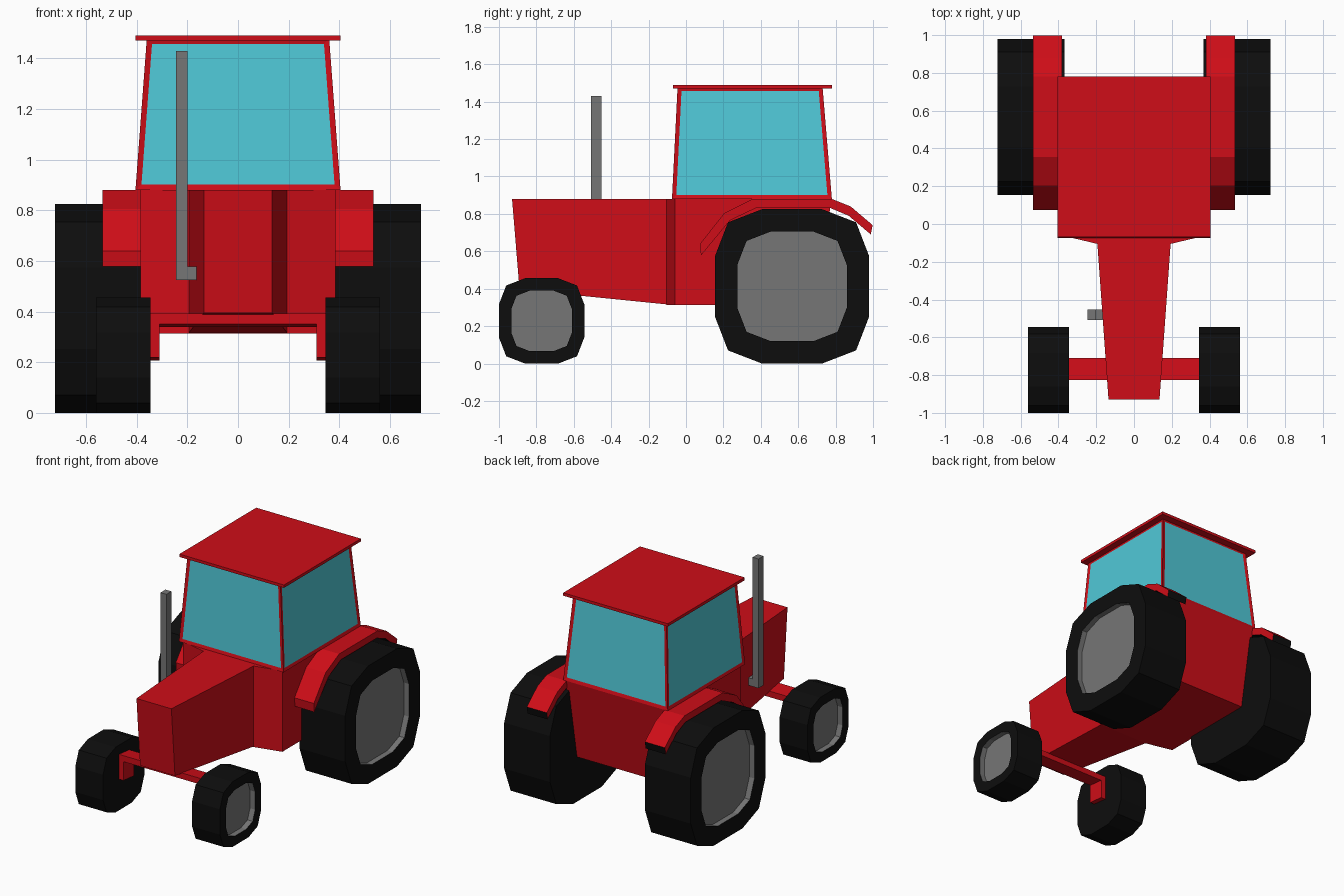
import bpy, bmesh
from mathutils import Vector

if "Cube" in bpy.data.objects:
    bpy.data.objects.remove(bpy.data.objects["Cube"])


def material(name, rgb):
    m = bpy.data.materials.new(name)
    m.diffuse_color = (*rgb, 1)
    m.use_nodes = True
    m.node_tree.nodes["Principled BSDF"].inputs["Base Color"].default_value = m.diffuse_color
    return m


RED = material("red_paint", (0.62, 0.004, 0.009))
BLACK = material("black_rubber", (0.004, 0.004, 0.004))
GREY = material("grey_metal", (0.18, 0.18, 0.18))
GLASS = material("blue_glass", (0.08, 0.58, 0.68))


def loft(name, loops, mats, pick=None, edit=None):
    """Skin a row of equal-length point loops and cap both ends."""
    bm = bmesh.new()
    rows = [[bm.verts.new(p) for p in loop] for loop in loops]
    n = len(rows[0])
    for a, b in zip(rows, rows[1:]):
        for i in range(n):
            j = (i + 1) % n
            bm.faces.new((a[i], a[j], b[j], b[i]))
    bm.faces.new(rows[0])
    bm.faces.new(rows[-1])
    bmesh.ops.recalc_face_normals(bm, faces=bm.faces)
    bm.normal_update()
    if pick:
        for f in bm.faces:
            f.material_index = int(pick(f))
    if edit:
        edit(bm)
    mesh = bpy.data.meshes.new(name)
    bm.to_mesh(mesh)
    bm.free()
    for m in mats:
        mesh.materials.append(m)
    ob = bpy.data.objects.new(name, mesh)
    bpy.context.collection.objects.link(ob)
    return ob


def mirrored(half):
    """Close a half outline given on +x across the centre plane."""
    return half + [(-x, y, z) for x, y, z in reversed(half)]


def rect(w, y0, y1, z):
    return mirrored([(w, y0, z), (w, y1, z)])


# Body under the cab: angled front corners, back leaning in towards the bottom
loft("body", [mirrored([(0.195, -0.105, z), (0.385, -0.06, z), (0.385, back, z)])
              for z, back in ((0.313, 0.68), (0.88, 0.78))], [RED])

# Hood narrowing towards the front
loft("hood", [
    mirrored([(0.195, -0.09, 0.315), (0.135, -0.89, 0.395)]),
    mirrored([(0.195, -0.09, 0.88), (0.135, -0.93, 0.88)])], [RED])


# Cab with a recessed window in each side
def add_windows(bm):
    sides = [f for f in bm.faces if abs(f.normal.z) < 0.5]
    bmesh.ops.inset_individual(bm, faces=sides, thickness=0.022,
                               depth=-0.005, use_even_offset=True)
    for f in sides:
        f.material_index = 1


loft("cab", [rect(0.405, -0.075, 0.78, 0.88), rect(0.36, -0.045, 0.73, 1.48)],
     [RED, GLASS], edit=add_windows)
loft("cab_roof", [rect(0.405, -0.07, 0.78, 1.47), rect(0.405, -0.07, 0.78, 1.49)], [RED])

# Front axle with end hangers, tilted to follow the hood underside
axle = mirrored([(0.31, 0, 0.345), (0.31, 0, 0.213), (0.345, 0, 0.213), (0.345, 0, 0.387)])
loft("front_axle", [[(x, y, z - 0.1 * (y + 0.77)) for x, _, z in axle]
                    for y in (-0.825, -0.71)], [RED])


# Wheels: squarish twelve-sided tyres with a recessed rim
def wheel(name, s, y, r, x0, x1):
    a, b = 0.39, 0.83
    quarter = [(1, a), (b, b), (a, 1)]
    shape = list(quarter)
    for _ in range(3):
        quarter = [(-v, u) for u, v in quarter]
        shape += quarter
    ring = lambda x, k: [(s * x, y + u * r * k, r + v * r * k) for u, v in shape]
    hub = Vector((0, y, r))
    in_rim = lambda f: all((v.co - hub).yz.length < 0.95 * r for v in f.verts)
    loft(name, [ring(x0, 1), ring(x1, 1), ring(x1, 0.71), ring(x1 - 0.04, 0.71)],
         [BLACK, GREY], in_rim)


# Fender outline in (y, z), with a black underside and rear end
fender = [(0.075, 0.64), (0.205, 0.805), (0.355, 0.88), (0.78, 0.88), (0.88, 0.84),
          (0.998, 0.74), (0.988, 0.69), (0.87, 0.79), (0.77, 0.832), (0.375, 0.832),
          (0.235, 0.765), (0.08, 0.578)]

for side, s in (("right", 1), ("left", -1)):
    wheel("front_wheel_" + side, s, -0.772, 0.228, 0.345, 0.56)
    wheel("rear_wheel_" + side, s, 0.567, 0.4125, 0.368, 0.722)
    loft("fender_" + side, [[(s * x, y, z) for y, z in fender] for x in (0.38, 0.535)],
         [RED, BLACK], lambda f: f.normal.z < -0.2 or f.normal.y > 0.9)

# Exhaust pipe with an elbow into the hood
pipe = [(-0.155, 0.525), (-0.245, 0.525), (-0.245, 1.43), (-0.2, 1.43), (-0.2, 0.578), (-0.155, 0.578)]
loft("exhaust_pipe", [[(x, y, z) for x, z in pipe] for y in (-0.507, -0.452)], [GREY])
